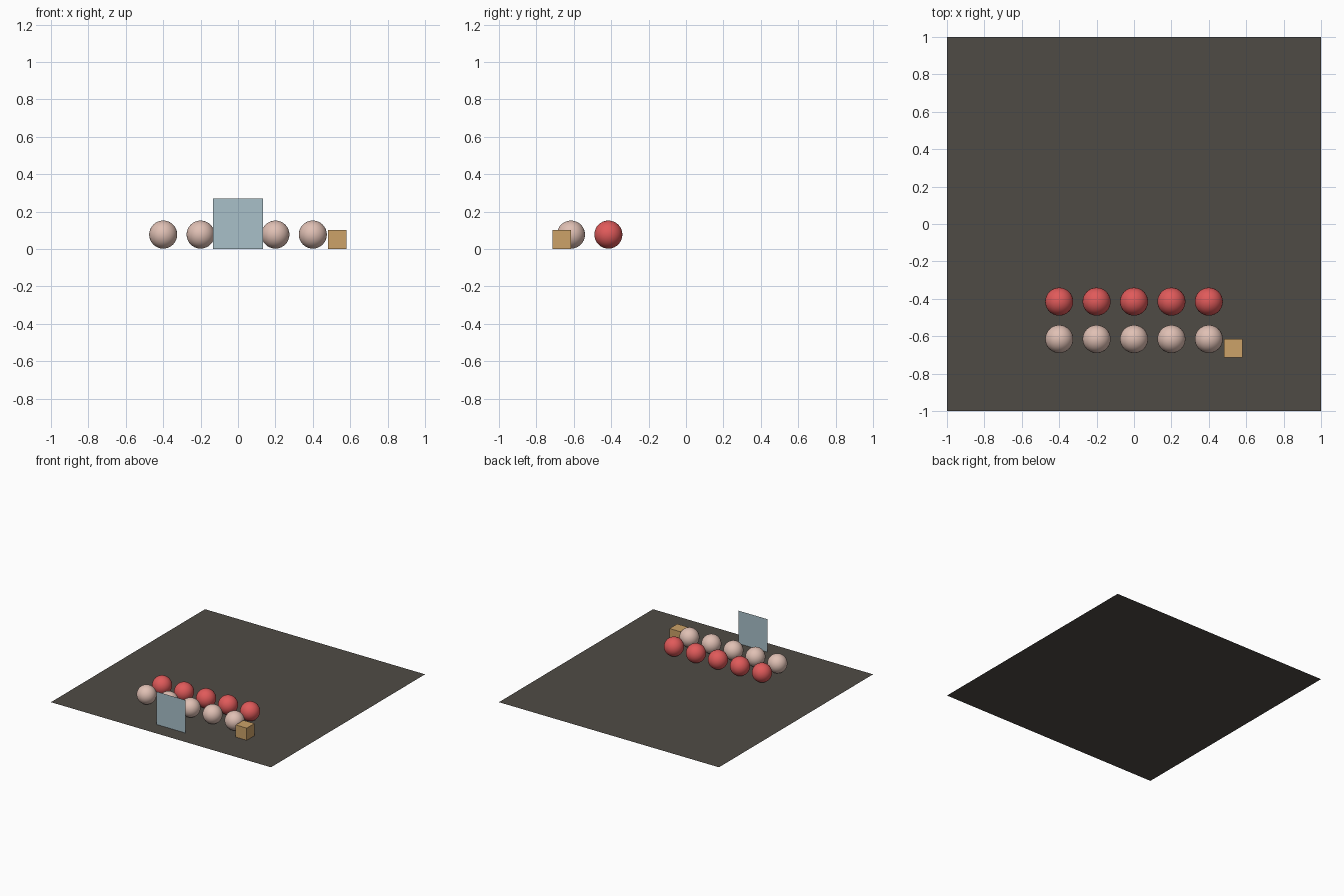
import bpy

if "Cube" in bpy.data.objects:
    bpy.data.objects.remove(bpy.data.objects["Cube"])


def material(name, rgb):
    # sRGB 0-255 to linear
    lin = [((c / 255 + 0.055) / 1.055) ** 2.4 for c in rgb]
    m = bpy.data.materials.new(name)
    m.diffuse_color = (*lin, 1)
    m.use_nodes = True
    m.node_tree.nodes["Principled BSDF"].inputs["Base Color"].default_value = m.diffuse_color
    return m


GREY = material("dark_grey", (79, 75, 69))
RED = material("red", (224, 90, 90))
PALE = material("pale_pink", (224, 192, 180))
TAN = material("tan", (204, 162, 104))
BLUE = material("glass_blue", (168, 192, 201))


def finish(name, mat):
    ob = bpy.context.object
    ob.name = name
    ob.data.materials.append(mat)
    return ob


# Floor sheet
bpy.ops.mesh.primitive_plane_add(size=2)
finish("floor", GREY)

# Two rows of balls
R = 0.075
for row, y, mat in (("red_ball", -0.415, RED), ("pale_ball", -0.615, PALE)):
    for i in range(5):
        bpy.ops.mesh.primitive_uv_sphere_add(
            segments=32, ring_count=16, radius=R,
            location=(-0.4 + 0.2 * i, y, R + 0.002))
        finish(f"{row}_{i + 1}", mat)
        bpy.ops.object.shade_smooth()

# Small box beside the front row
bpy.ops.mesh.primitive_cube_add(size=0.1, location=(0.53, -0.665, 0.0505))
finish("box", TAN)

# Thin upright panel in front, facing -y
bpy.ops.mesh.primitive_plane_add(size=1, location=(0, -0.87, 0.135),
                                 rotation=(1.5707963, 0, 0))
panel = finish("panel", BLUE)
panel.scale = (0.265, 0.27, 1)
